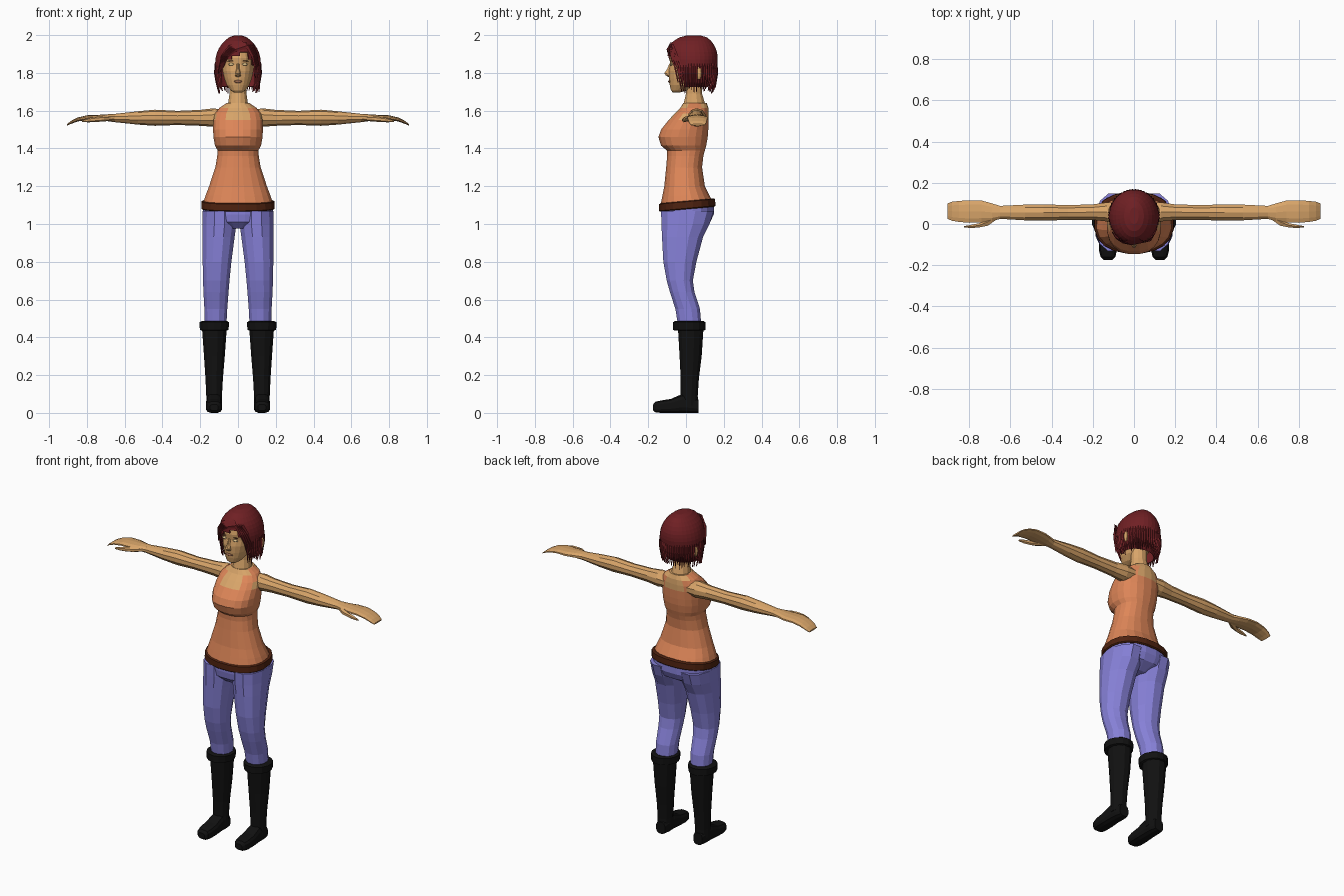
import bpy, bmesh, math, random
from mathutils import Vector

random.seed(4)


def mat(name, r, g, b):
    m = bpy.data.materials.new(name)
    m.diffuse_color = [((c / 255 + 0.055) / 1.055) ** 2.4 for c in (r, g, b)] + [1]
    return m


SKIN = mat("tan skin", 218, 166, 106)
SHIRT = mat("orange cloth", 222, 134, 88)
DENIM = mat("violet blue cloth", 136, 130, 218)
BELT = mat("brown leather", 78, 34, 16)
BOOT = mat("black leather", 17, 17, 17)
HAIR = mat("dark red hair", 112, 32, 36)
LIP = mat("brown lips", 160, 108, 80)
EYE = mat("pale eyes", 225, 195, 140)
DARK = mat("dark brow", 90, 55, 35)


def finish(bm, name, *mats):
    bmesh.ops.recalc_face_normals(bm, faces=bm.faces)
    me = bpy.data.meshes.new(name)
    bm.to_mesh(me)
    bm.free()
    for m in mats:
        me.materials.append(m)
    ob = bpy.data.objects.new(name, me)
    bpy.context.collection.objects.link(ob)
    return ob


def loft(rings, axis='z', n=12, p=2.0, side=1, caps=True, bm=None):
    """Skin rings of (t, a0, a1, b0, b1) along an axis; p squares the section."""
    bm = bm or bmesh.new()
    loops = []
    for t, a0, a1, b0, b1 in rings:
        loop = []
        for i in range(n):
            w = 2 * math.pi * (i + 0.5) / n
            c, s = math.cos(w), math.sin(w)
            k = math.cos(math.pi / n)
            a = (a0 + a1) / 2 + (a1 - a0) / 2 * math.copysign(abs(c) ** (2 / p), c) / k ** (2 / p)
            b = (b0 + b1) / 2 + (b1 - b0) / 2 * math.copysign(abs(s) ** (2 / p), s) / k ** (2 / p)
            x, y, z = {'z': (a, b, t), 'x': (t, a, b), 'y': (a, t, b)}[axis]
            loop.append(bm.verts.new((x * side, y, z)))
        loops.append(loop)
    for l0, l1 in zip(loops, loops[1:]):
        for i in range(n):
            j = (i + 1) % n
            bm.faces.new((l0[i], l0[j], l1[j], l1[i]))
    if caps:
        bm.faces.new(loops[0])
        bm.faces.new(loops[-1])
    return bm


def sym(rings):
    """Rings given as (z, half width, front, back)."""
    return [(z, -w, w, y0, y1) for z, w, y0, y1 in rings]


def ball(name, m, c, r, seg=10):
    bm = bmesh.new()
    bmesh.ops.create_uvsphere(bm, u_segments=seg, v_segments=seg // 2 + 1, radius=1)
    for v in bm.verts:
        v.co = Vector([v.co[i] * r[i] + c[i] for i in range(3)])
    return finish(bm, name, m)


# Torso: tank top with bare neckline, straps kept by position
bm = loft(sym([(1.10, .188, -.135, .15), (1.15, .172, -.125, .125), (1.20, .153, -.115, .10),
               (1.30, .12, -.105, .085), (1.36, .11, -.10, .092), (1.39, .108, -.102, .10),
               (1.415, .122, -.132, .107), (1.46, .13, -.146, .115), (1.50, .132, -.132, .118),
               (1.55, .13, -.092, .12), (1.585, .122, -.06, .12), (1.615, .098, -.03, .118),
               (1.64, .06, -.015, .11)]), n=20, p=2.3)
for f in bm.faces:
    c = f.calc_center_median()
    f.material_index = int(c.z > 1.55 and not .066 < abs(c.x) < .112)
finish(bm, "torso_top", SHIRT, SKIN)

# Belt, higher at the back
bm = loft(sym([(1.078, .188, -.138, .15), (1.083, .194, -.143, .156),
               (1.118, .192, -.142, .154), (1.122, .184, -.134, .147)]), n=20, p=2.3)
for v in bm.verts:
    v.co.z += .09 * v.co.y
finish(bm, "belt", BELT)

# Hips
finish(loft(sym([(1.11, .184, -.134, .147), (1.05, .187, -.133, .147), (1.01, .175, -.126, .128),
                 (.975, .07, -.09, .07)]), n=20, p=2.3), "hips", DENIM)

for s, tag in ((1, "left"), (-1, "right")):
    # Trouser leg
    finish(loft([(1.07, .01, .187, -.132, .147), (1.0, .008, .188, -.13, .125),
                 (.93, .018, .188, -.127, .09), (.8, .035, .187, -.12, .055),
                 (.7, .045, .185, -.102, .036), (.64, .05, .183, -.085, .045),
                 (.55, .057, .178, -.056, .074), (.45, .062, .175, -.04, .082)],
                n=12, p=2.2, side=s), tag + "_trouser_leg", DENIM)
    # Boot cuff, shaft and foot
    finish(loft([(.435, .06, .19, -.055, .09), (.44, .05, .202, -.066, .1),
                 (.48, .047, .204, -.066, .1), (.487, .06, .19, -.055, .09)],
                n=14, side=s), tag + "_boot_cuff", BOOT)
    finish(loft([(.44, .06, .19, -.042, .092), (.3, .07, .18, -.034, .083),
                 (.18, .08, .172, -.028, .068), (.09, .085, .168, -.028, .062),
                 (.04, .085, .168, -.04, .065)], n=12, side=s), tag + "_boot_shaft", BOOT)
    finish(loft([(-.174, .105, .148, .012, .045), (-.16, .09, .162, .002, .06),
                 (-.13, .084, .17, 0, .066), (-.08, .084, .17, 0, .074),
                 (-.02, .087, .167, 0, .1), (.03, .087, .165, 0, .09), (.066, .097, .156, 0, .07)],
                'y', n=12, p=3, side=s), tag + "_boot_foot", BOOT)
    # Arm and mitten hand
    finish(loft([(.06, .015, .105, 1.53, 1.60), (.13, .012, .105, 1.517, 1.61),
                 (.2, .02, .095, 1.522, 1.602), (.32, .02, .092, 1.526, 1.597),
                 (.44, .016, .095, 1.522, 1.603), (.53, .018, .094, 1.528, 1.595),
                 (.65, .025, .088, 1.54, 1.582), (.69, .013, .1, 1.545, 1.58),
                 (.74, .008, .114, 1.548, 1.577), (.80, .006, .115, 1.551, 1.575),
                 (.85, .01, .112, 1.543, 1.563), (.885, .016, .108, 1.53, 1.545),
                 (.905, .025, .1, 1.52, 1.529)], 'x', n=10, side=s), tag + "_arm", SKIN)
    finish(loft([(.67, .02, .045, 1.548, 1.57), (.71, -.008, .03, 1.545, 1.57),
                 (.75, -.016, .004, 1.542, 1.566), (.79, -.02, -.004, 1.54, 1.56),
                 (.825, -.016, -.01, 1.54, 1.548)], 'x', n=6, side=s), tag + "_thumb", SKIN)
    # Ear, eye and brow
    ball(tag + "_ear", SKIN, (.113 * s, .068, 1.80), (.012, .016, .036))
    ball(tag + "_eye", EYE, (.036 * s, -.078, 1.845), (.017, .008, .007))
    ball(tag + "_brow", DARK, (.038 * s, -.08, 1.862), (.02, .005, .003), 8)

# Neck and head
finish(loft(sym([(1.60, .062, -.02, .112), (1.64, .052, -.012, .1), (1.69, .045, 0, .085),
                 (1.78, .045, .0, .085)]), n=12), "neck", SKIN)
finish(loft(sym([(1.697, .022, -.07, -.03), (1.708, .04, -.08, .01), (1.735, .06, -.086, .06),
                 (1.77, .073, -.09, .10), (1.81, .082, -.091, .12), (1.845, .086, -.084, .13),
                 (1.88, .087, -.088, .135), (1.93, .08, -.078, .13), (1.965, .05, -.04, .1)]),
            n=20, p=2.1), "head", SKIN)
finish(loft(sym([(1.778, .008, -.092, -.07), (1.786, .017, -.106, -.07), (1.797, .014, -.115, -.07),
                 (1.82, .009, -.1, -.07), (1.85, .007, -.088, -.07)]), n=8), "nose", SKIN)
ball("lips", LIP, (0, -.086, 1.754), (.025, .009, .008))

# Hair cap with a slanted opening for the face
bm = loft(sym([(1.725, .1, -.05, .115), (1.75, .108, -.06, .132), (1.78, .115, -.07, .147),
               (1.81, .119, -.08, .157), (1.84, .121, -.09, .165), (1.87, .12, -.096, .168),
               (1.89, .116, -.097, .167), (1.91, .11, -.096, .164), (1.93, .101, -.092, .157),
               (1.95, .088, -.082, .147), (1.97, .07, -.064, .132), (1.988, .048, -.035, .112),
               (1.997, .022, .0, .08)]), n=32)
gone = []
for f in bm.faces:
    c = f.calc_center_median()
    brow = 1.85 + .55 * (c.x + .085) if c.x < .045 else 1.92 - 1.2 * (c.x - .045)
    if c.z < 1.74 and len(f.verts) > 4 or (c.z < brow and c.y < -.075 + .5 * max(0, 1.88 - c.z)):
        gone.append(f)
bmesh.ops.delete(bm, geom=gone, context='FACES')
ob = finish(bm, "hair_cap", HAIR)
sol = ob.modifiers.new("thickness", 'SOLIDIFY')
sol.thickness = .006


# Hair locks: tapered flat blades joined in one object
def lock(bm, pts, width, out):
    prev = None
    for i, q in enumerate(pts):
        q = Vector(q)
        nxt = Vector(pts[min(i + 1, len(pts) - 1)]) - Vector(pts[max(i - 1, 0)])
        across = nxt.cross(out).normalized() * width * (1 - .9 * i / (len(pts) - 1))
        row = [bm.verts.new(q - across), bm.verts.new(q + out * .006), bm.verts.new(q + across)]
        if prev:
            for k in (0, 1):
                bm.faces.new((prev[k], prev[k + 1], row[k + 1], row[k]))
            bm.faces.new((prev[2], prev[0], row[0], row[2]))
        prev = row


bm = bmesh.new()
for i in range(40):
    w = math.radians(-38 + 256 * i / 39)
    out = Vector((math.cos(w), math.sin(w), 0))
    end = 1.69 + random.random() * .035
    pts = [(out.x * r, .04 + out.y * r * 1.03, z) for r, z in
           ((.117, 1.85), (.121, 1.80), (.113, 1.75), (.094 + random.random() * .016, end))]
    lock(bm, pts, .012, out)
# Swept fringe from the parting
for i in range(7):
    t = i / 6
    lock(bm, [(.05 - .03 * t, -.085 + .02 * t, 1.945 + .01 * t), (-.01 - .035 * t, -.097 + .01 * t, 1.925 + .01 * t),
              (-.055 - .03 * t, -.088 + .02 * t, 1.89), (-.08 - .025 * t, -.062 + .025 * t, 1.825 - .03 * t)],
         .016, Vector((-.3, -.95, 0)))
for i in range(4):
    lock(bm, [(.05 + .008 * i, -.085 + .004 * i, 1.945), (.078 + .006 * i, -.078 + .01 * i, 1.89),
              (.09 + .006 * i, -.058 + .012 * i, 1.83), (.092 + .004 * i, -.04 + .012 * i, 1.75)],
         .014, Vector((.6, -.8, 0)))
finish(bm, "hair_locks", HAIR)
